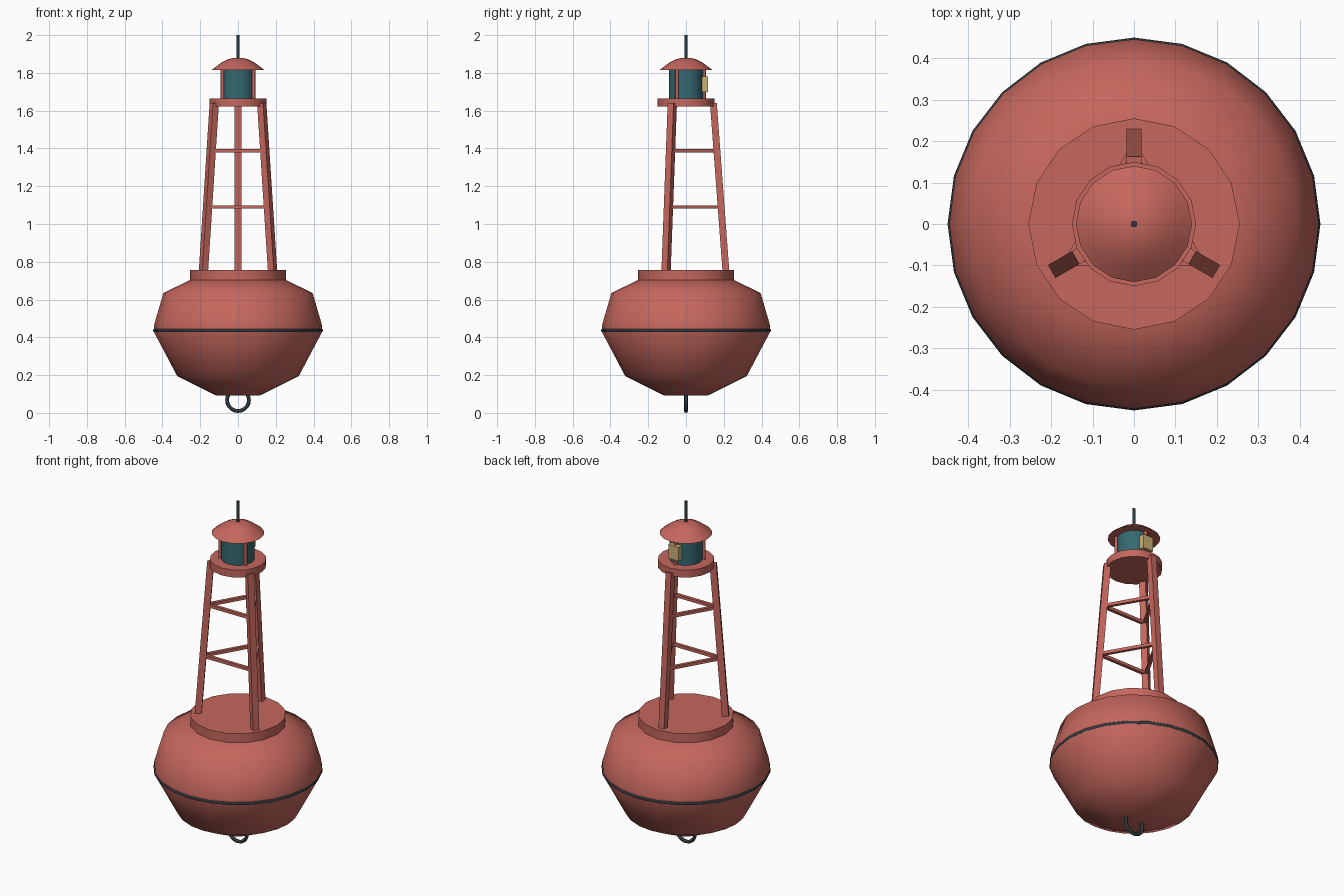
import bpy, math
from mathutils import Vector, Matrix

if "Cube" in bpy.data.objects:
    bpy.data.objects.remove(bpy.data.objects["Cube"])


def material(name, rgb):
    m = bpy.data.materials.new(name)
    m.diffuse_color = (*rgb, 1)
    m.use_nodes = True
    m.node_tree.nodes["Principled BSDF"].inputs["Base Color"].default_value = m.diffuse_color
    return m


RED = material("red paint", (0.56, 0.135, 0.11))
TEAL = material("teal glass", (0.035, 0.14, 0.165))
DARK = material("dark metal", (0.03, 0.042, 0.05))
TAN = material("tan box", (0.60, 0.44, 0.18))


def add(name, verts, faces, mat, smooth=None):
    me = bpy.data.meshes.new(name)
    me.from_pydata(verts, [], faces)
    me.materials.append(mat)
    ob = bpy.data.objects.new(name, me)
    bpy.context.collection.objects.link(ob)
    if smooth:
        bpy.ops.object.select_all(action='DESELECT')
        ob.select_set(True)
        bpy.context.view_layer.objects.active = ob
        bpy.ops.object.shade_smooth_by_angle(angle=math.radians(smooth))
    return ob


def lathe(name, profile, sides, mat, smooth=50, at=(0, 0)):
    """Revolve (radius, z) points, listed bottom to top, and cap both ends."""
    verts = [(at[0] + r * math.cos(math.tau * i / sides),
              at[1] + r * math.sin(math.tau * i / sides), z)
             for r, z in profile for i in range(sides)]
    faces = [(k * sides + i, k * sides + (i + 1) % sides,
              (k + 1) * sides + (i + 1) % sides, (k + 1) * sides + i)
             for k in range(len(profile) - 1) for i in range(sides)]
    faces.append(tuple(reversed(range(sides))))
    faces.append(tuple(range((len(profile) - 1) * sides, len(profile) * sides)))
    return add(name, verts, faces, mat, smooth)


def beam(name, a, b, side, w, d, mat):
    """Box between a and b with flat horizontal ends for uprights."""
    a, b, side = Vector(a), Vector(b), Vector(side).normalized()
    other = (b - a).normalized().cross(side)
    corners = [(-1, -1), (1, -1), (1, 1), (-1, 1)]
    verts = [p + side * (w / 2 * s) + other * (d / 2 * t)
             for p in (a, b) for s, t in corners]
    faces = [(3, 2, 1, 0), (4, 5, 6, 7)]
    faces += [(i, (i + 1) % 4, (i + 1) % 4 + 4, i + 4) for i in range(4)]
    return add(name, verts, faces, mat)


def torus(name, major, minor, nmaj, nmin, matrix, mat):
    bpy.ops.mesh.primitive_torus_add(major_radius=major, minor_radius=minor,
                                     major_segments=nmaj, minor_segments=nmin)
    ob = bpy.context.object
    ob.name = name
    ob.matrix_world = matrix
    ob.data.materials.append(mat)
    bpy.ops.object.shade_smooth()


# Float hull, rubbing band and mooring ring
lathe("float_hull", [(0.115, 0.092), (0.322, 0.195), (0.446, 0.43), (0.446, 0.46),
                     (0.395, 0.635), (0.25, 0.705)], 24, RED)
torus("rubbing_band", 0.439, 0.011, 24, 8, Matrix.Translation((0, 0, 0.437)), DARK)
torus("mooring_ring", 0.058, 0.010, 20, 8,
      Matrix.Translation((0, 0, 0.068)) @ Matrix.Rotation(math.pi / 2, 4, 'X'), DARK)

# Decks
lathe("lower_deck", [(0.255, 0.704), (0.255, 0.757)], 16, RED)
lathe("lantern_deck", [(0.15, 1.622), (0.15, 1.665)], 16, RED)

# Tower: three leaning legs with two levels of cross bars
Z0, Z1, R0, R1 = 0.74, 1.64, 0.212, 0.145
ANGLES = [math.radians(a) for a in (90, 210, 330)]


def leg_point(angle, z):
    r = R0 + (R1 - R0) * (z - Z0) / (Z1 - Z0)
    return Vector((r * math.cos(angle), r * math.sin(angle), z))


for i, ang in enumerate(ANGLES):
    tangent = (-math.sin(ang), math.cos(ang), 0)
    beam(f"tower_leg_{i + 1}", leg_point(ang, Z0), leg_point(ang, Z1),
         tangent, 0.036, 0.036, RED)
    nxt = ANGLES[(i + 1) % 3]
    for level, z in enumerate((1.09, 1.387)):
        beam(f"cross_bar_{level + 1}_{i + 1}", leg_point(ang, z), leg_point(nxt, z),
             (0, 0, 1), 0.018, 0.018, RED)
    # Lantern guard posts
    lathe(f"lantern_post_{i + 1}", [(0.009, 1.655), (0.009, 1.825)], 8, RED,
          at=(0.096 * math.cos(ang), 0.096 * math.sin(ang)))

# Lantern glass, control box, roof and mast
lathe("lantern_glass", [(0.09, 1.66), (0.09, 1.822)], 16, TEAL)
beam("control_box", (0, 0.1, 1.70), (0, 0.1, 1.782), (1, 0, 0), 0.066, 0.032, TAN)
lathe("lantern_roof", [(0.14, 1.815), (0.118, 1.832), (0.085, 1.857),
                       (0.05, 1.873), (0.02, 1.88)], 16, RED)
lathe("mast", [(0.008, 1.87), (0.008, 2.0)], 8, DARK)
